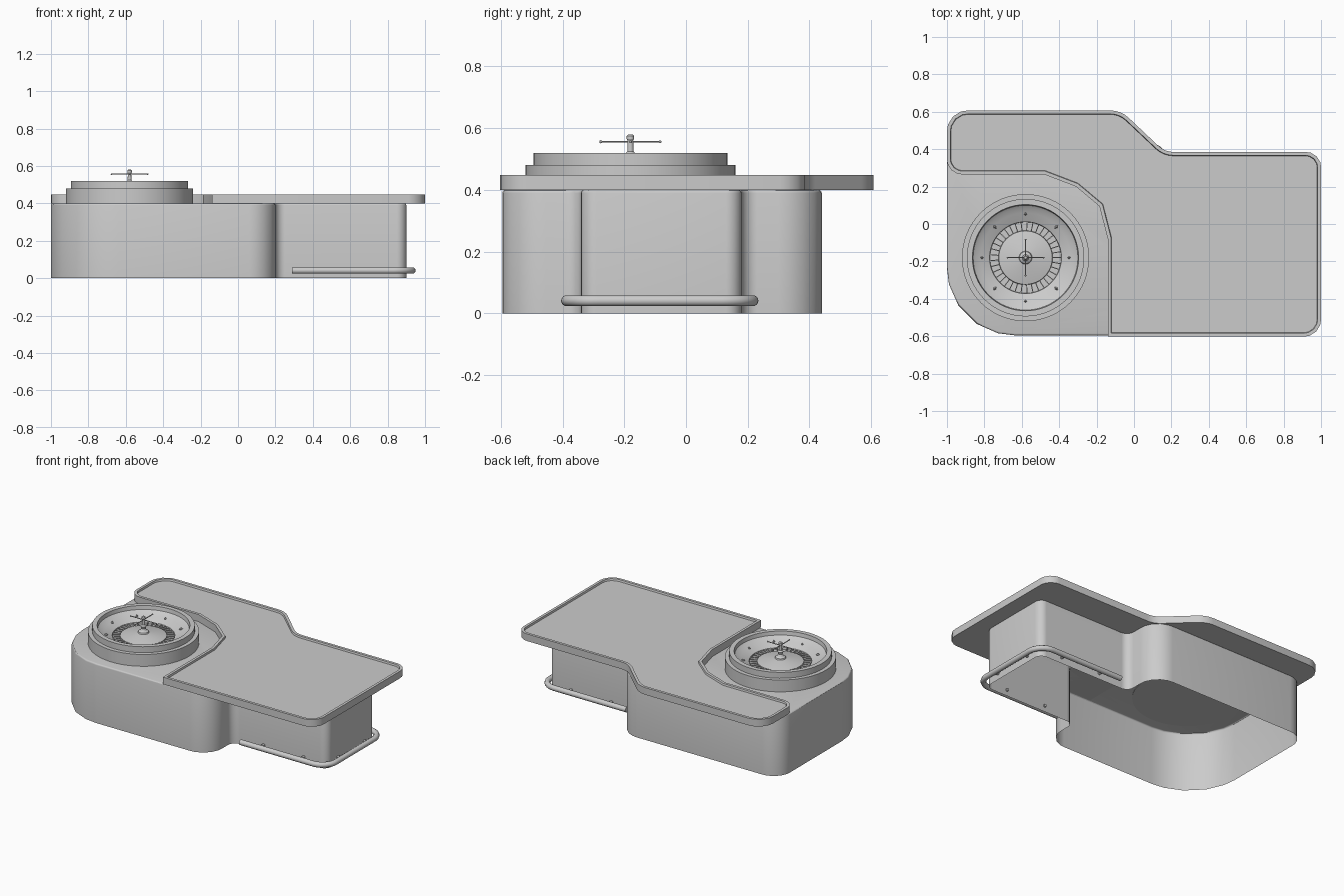
import bpy, bmesh
from math import sin, cos, tan, pi, radians
from mathutils import Vector, Matrix

if "Cube" in bpy.data.objects:
    bpy.data.objects.remove(bpy.data.objects["Cube"])

WX, WY = -0.58, -0.18  # wheel centre


def link(name, bm, smooth=30):
    me = bpy.data.meshes.new(name)
    bm.to_mesh(me)
    bm.free()
    ob = bpy.data.objects.new(name, me)
    bpy.context.collection.objects.link(ob)
    bpy.ops.object.select_all(action='DESELECT')
    ob.select_set(True)
    bpy.context.view_layer.objects.active = ob
    if smooth:
        bpy.ops.object.shade_smooth_by_angle(angle=radians(smooth))
    return ob


def fillet(corners, n=5, closed=True):
    """Round each (x, y, radius) corner with a short arc."""
    out = []
    for i, (x, y, r) in enumerate(corners):
        p = Vector((x, y, 0))
        if r == 0 or (not closed and i in (0, len(corners) - 1)):
            out.append(p)
            continue
        q0, q1 = corners[i - 1], corners[(i + 1) % len(corners)]
        u = (Vector((q0[0], q0[1], 0)) - p).normalized()
        v = (Vector((q1[0], q1[1], 0)) - p).normalized()
        half = u.angle(v) / 2
        a, b = p + u * (r / tan(half)), p + v * (r / tan(half))
        c = p + (u + v).normalized() * (r / sin(half))
        for k in range(n + 1):
            out.append(c + ((a - c).lerp(b - c, k / n)).normalized() * r)
    return out


def slab(points, z0, z1):
    """Extrude an outline; returns the bmesh, bottom face and top face."""
    bm = bmesh.new()
    bottom = bm.faces.new([bm.verts.new((p.x, p.y, z0)) for p in points])
    n = len(points)
    tops = [bm.verts.new((p.x, p.y, z1)) for p in points]
    bots = list(bottom.verts)
    top = bm.faces.new(tops)
    for i in range(n):
        j = (i + 1) % n
        bm.faces.new((bots[i], bots[j], tops[j], tops[i]))
    bmesh.ops.recalc_face_normals(bm, faces=bm.faces[:])
    return bm, bottom, top


def lathe(name, profile, segs=64):
    bm = bmesh.new()
    vs = [bm.verts.new((r, 0, z)) for r, z in profile]
    es = [bm.edges.new(e) for e in zip(vs, vs[1:])]
    bmesh.ops.spin(bm, geom=vs + es, axis=(0, 0, 1), cent=(0, 0, 0),
                   angle=2 * pi, steps=segs)
    bmesh.ops.remove_doubles(bm, verts=bm.verts[:], dist=1e-5)
    bmesh.ops.recalc_face_normals(bm, faces=bm.faces[:])
    ob = link(name, bm)
    ob.location = (WX, WY, 0)
    return ob


def rod(bm, a, b, r, segs=12):
    a, b = Vector(a), Vector(b)
    m = Matrix.Translation((a + b) / 2) @ (b - a).to_track_quat('Z', 'Y').to_matrix().to_4x4()
    bmesh.ops.create_cone(bm, cap_ends=True, segments=segs, radius1=r, radius2=r,
                          depth=(b - a).length, matrix=m)


# hollow pedestal, open underneath, with a softened top edge
base_pts = fillet([(-1, -0.595, 0.36), (0.2, -0.595, 0.14), (0.2, -0.34, 0.05), (0.9, -0.34, 0.05),
                   (0.9, 0.18, 0.05), (0.2, 0.18, 0.05), (0.2, 0.44, 0.14), (-1, 0.44, 0.12)])
bm, bottom, top = slab(base_pts, 0, 0.4)
bmesh.ops.delete(bm, geom=[bottom], context='FACES_ONLY')
bmesh.ops.bevel(bm, geom=list(top.edges), offset=0.01, segments=3, profile=0.5, affect='EDGES')
link("pedestal", bm)

# table top with raised rim around a recessed playing surface
table_pts = fillet([(-0.14, -0.602, 0), (1, -0.602, 0.09), (1, 0.385, 0.08), (0.165, 0.385, 0.12),
                    (-0.07, 0.607, 0.14), (-1, 0.607, 0.11), (-1, 0.265, 0.08),
                    (-0.48, 0.265, 0), (-0.31, 0.2, 0), (-0.185, 0.095, 0), (-0.14, -0.08, 0)], 4)
bm, bottom, top = slab(table_pts, 0.4, 0.448)
bmesh.ops.inset_region(bm, faces=[top], thickness=0.018, use_even_offset=True)
bmesh.ops.inset_region(bm, faces=[top], thickness=0.003, depth=-0.012, use_even_offset=True)
link("table_top", bm)

# wheel housing: stepped drum with a sloping bowl
lathe("wheel_bowl", [(0, 0.398), (0.34, 0.398), (0.34, 0.48), (0.314, 0.48), (0.314, 0.52),
                     (0.284, 0.52), (0.28, 0.495), (0.265, 0.484), (0.24, 0.474), (0.192, 0.452),
                     (0.19, 0.438), (0, 0.438)])

# rotor cone with pocket ring floor and turned spindle
lathe("wheel_rotor", [(0.19, 0.44), (0.145, 0.44), (0.143, 0.452), (0.1, 0.462), (0.035, 0.472),
                      (0.032, 0.48), (0.02, 0.487), (0.013, 0.5), (0.018, 0.515), (0.01, 0.525),
                      (0.009, 0.56), (0.012, 0.565), (0.012, 0.575), (0.007, 0.58), (0, 0.58)], 48)

# pocket dividers
bm = bmesh.new()
for i in range(37):
    m = (Matrix.Rotation(2 * pi * i / 37, 4, 'Z') @ Matrix.Translation((0.167, 0, 0.446))
         @ Matrix.Diagonal((0.044, 0.005, 0.014, 1)))
    bmesh.ops.create_cube(bm, size=1, matrix=m)
link("pocket_dividers", bm, 0).location = (WX, WY, 0)

# diamond ball deflectors
bm = bmesh.new()
for i in range(8):
    m = (Matrix.Rotation(pi * i / 4, 4, 'Z') @ Matrix.Translation((0.233, 0, 0.474))
         @ Matrix.Diagonal((1.0 if i % 2 else 0.7, 0.6, 0.8, 1)))
    bmesh.ops.create_uvsphere(bm, u_segments=4, v_segments=2, radius=0.013, matrix=m)
link("ball_deflectors", bm, 0).location = (WX, WY, 0)

# four-armed turning handle with ball tips
bm = bmesh.new()
for i in range(4):
    d = Vector((cos(pi * i / 2), sin(pi * i / 2), 0))
    z = Vector((0, 0, 0.556))
    rod(bm, z, z + d * 0.096, 0.003, 8)
    bmesh.ops.create_uvsphere(bm, u_segments=10, v_segments=6, radius=0.005,
                              matrix=Matrix.Translation(z + d * 0.096))
link("turning_handle", bm).location = (WX, WY, 0)

# foot rail wrapping the narrow end
path = fillet([(0.29, -0.387, 0), (0.932, -0.387, 0.1), (0.932, 0.217, 0.1), (0.29, 0.217, 0)], 8, False)
cu = bpy.data.curves.new("foot_rail", 'CURVE')
cu.dimensions = '3D'
cu.bevel_depth = 0.018
cu.bevel_resolution = 3
cu.use_fill_caps = True
sp = cu.splines.new('POLY')
sp.points.add(len(path) - 1)
for pt, p in zip(sp.points, path):
    pt.co = (p.x, p.y, 0.041, 1)
rail = bpy.data.objects.new("foot_rail", cu)
bpy.context.collection.objects.link(rail)
bpy.ops.object.select_all(action='DESELECT')
rail.select_set(True)
bpy.context.view_layer.objects.active = rail
bpy.ops.object.convert(target='MESH')
bpy.ops.object.shade_smooth_by_angle(angle=radians(40))

# rail brackets, passing just through the pedestal wall
bm = bmesh.new()
for x in (0.43, 0.73):
    rod(bm, (x, -0.387, 0.041), (x, -0.33, 0.041), 0.01)
    rod(bm, (x, 0.217, 0.041), (x, 0.17, 0.041), 0.01)
for y in (-0.22, 0.06):
    rod(bm, (0.932, y, 0.041), (0.89, y, 0.041), 0.01)
link("rail_brackets", bm)
